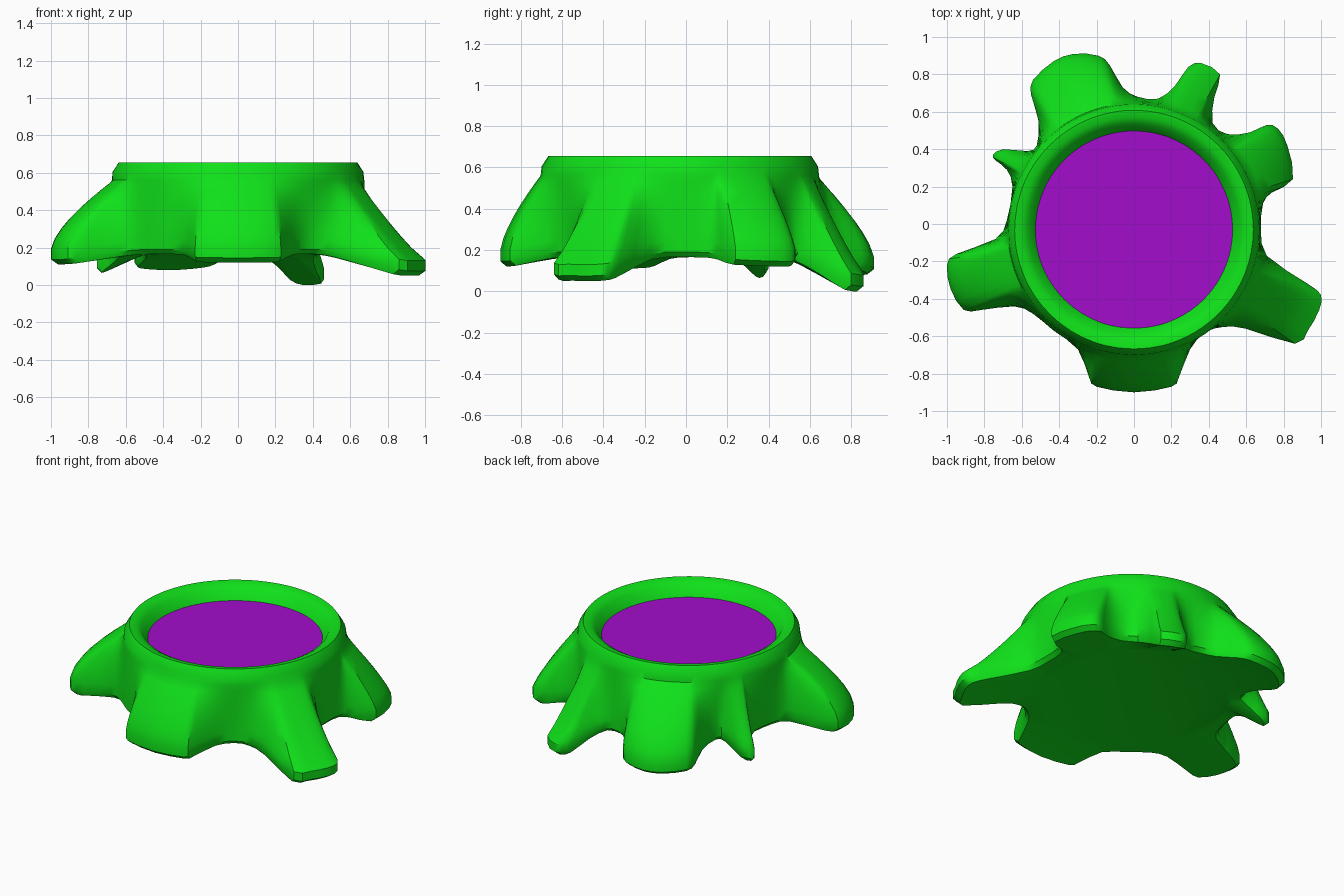
import bpy, bmesh, math
from mathutils import Vector

if "Cube" in bpy.data.objects:
    bpy.data.objects.remove(bpy.data.objects["Cube"])

CY = -0.03          # centre of the rim lies slightly to the front
RIM = 0.675         # trunk radius just below the rim


def colour(name, rgb):
    m = bpy.data.materials.new(name)
    m.diffuse_color = (*rgb, 1)
    m.use_nodes = True
    m.node_tree.nodes["Principled BSDF"].inputs["Base Color"].default_value = m.diffuse_color
    return m


# Roots, counter-clockwise: underside height at tip, bulge of the back, plan outline
roots = [
    (0.12, 1.2, [(.68, -.03), (.69, .11), (.74, .17), (.85, .24), (.82, .42), (.77, .51),
                 (.71, .53), (.62, .49), (.5, .48)]),
    (0.0, 0.9, [(.42, .54), (.43, .68), (.46, .8), (.36, .86), (.29, .84), (.22, .74), (.13, .67)]),
    (0.08, 1.4, [(.02, .68), (-.06, .73), (-.13, .85), (-.19, .90), (-.32, .91), (-.43, .87),
                 (-.54, .77), (-.55, .69), (-.51, .55)]),
    (0.065, 0.9, [(-.52, .42), (-.57, .39), (-.7, .4), (-.755, .37), (-.74, .34), (-.68, .29),
                  (-.65, .2)]),
    (0.11, 1.5, [(-.68, .02), (-.74, -.08), (-.95, -.16), (-1, -.22), (-.98, -.35), (-.91, -.46),
                 (-.82, -.46), (-.64, -.44), (-.54, -.48)]),
    (0.12, 1.4, [(-.43, -.57), (-.3, -.67), (-.24, -.82), (-.2, -.87), (0, -.9), (.2, -.87),
                 (.24, -.82), (.3, -.67)]),
    (0.05, 0.85, [(.38, -.58), (.48, -.55), (.6, -.56), (.86, -.64), (.93, -.57), (.99, -.46),
                  (1, -.38), (.93, -.32), (.71, -.17)]),
]

# Smooth closed outline: (angle, radius, edge height, bulge)
ctrl = []
for z_tip, bulge, pts in roots:
    reach = max(math.hypot(x, y - CY) for x, y in pts)
    for x, y in pts:
        ctrl.append((Vector((x, y - CY)), reach, z_tip, bulge))
outline = []
n, SUB = len(ctrl), 2
for i in range(n):
    p0, p1, p2, p3 = (ctrl[(i + k) % n][0] for k in (-1, 0, 1, 2))
    _, reach, z_tip, bulge = ctrl[i]
    for s in range(SUB):
        t = s / SUB
        p = 0.5 * (2 * p1 + (p2 - p0) * t + (2 * p0 - 5 * p1 + 4 * p2 - p3) * t * t
                   + (3 * p1 - p0 - 3 * p2 + p3) * t ** 3)
        r = p.length
        k = min(1, max(0, (r - 0.69) / (reach - 0.69)))
        outline.append((math.atan2(p.y, p.x), r, 0.165 + (z_tip - 0.165) * k, bulge))

# Stump: rings lofted from the underside, over the roots, up to the rim and into the bowl
bm = bmesh.new()


def ring(func):
    out = []
    for a, r, z, b in outline:
        rr, zz = func(r, z, b)
        out.append(bm.verts.new((rr * math.cos(a), CY + rr * math.sin(a), zz)))
    return out


rings = [ring(lambda r, z, b: (0.6, 0.165)),
         ring(lambda r, z, b: (r * 0.965, z)),
         ring(lambda r, z, b: (r, z + 0.025))]
for g in (0, .15, .3, .45, .6, .75, .88, 1):
    rings.append(ring(lambda r, z, b: (RIM + (r - RIM) * (1 - g ** b),
                                       z + 0.08 + (0.56 - z - 0.08) * g)))
for rr, zz in ((.67, .605), (.638, .655), (.6, .65), (.565, .63), (.525, .563)):
    rings.append(ring(lambda r, z, b: (rr, zz)))
N = len(outline)
for lo, hi in zip(rings, rings[1:]):
    for i in range(N):
        j = (i + 1) % N
        bm.faces.new((lo[i], lo[j], hi[j], hi[i]))
bm.faces.new(rings[0][::-1])
mesh = bpy.data.meshes.new("rooted_stump")
bm.to_mesh(mesh)
bm.free()
stump = bpy.data.objects.new("rooted_stump", mesh)
bpy.context.collection.objects.link(stump)
mesh.materials.append(colour("green", (0.005, 0.75, 0.01)))

# Purple pool set inside the rim
bpy.ops.mesh.primitive_circle_add(vertices=64, radius=0.53, fill_type='NGON',
                                  location=(0, CY, 0.567))
pool = bpy.context.object
pool.name = "pool"
pool.data.materials.append(colour("purple", (0.36, 0.004, 0.6)))

# Smooth shading with sharp rim edges
for ob in (stump, pool):
    bpy.ops.object.select_all(action='DESELECT')
    ob.select_set(True)
    bpy.context.view_layer.objects.active = ob
    bpy.ops.object.shade_smooth_by_angle(angle=math.radians(35))
